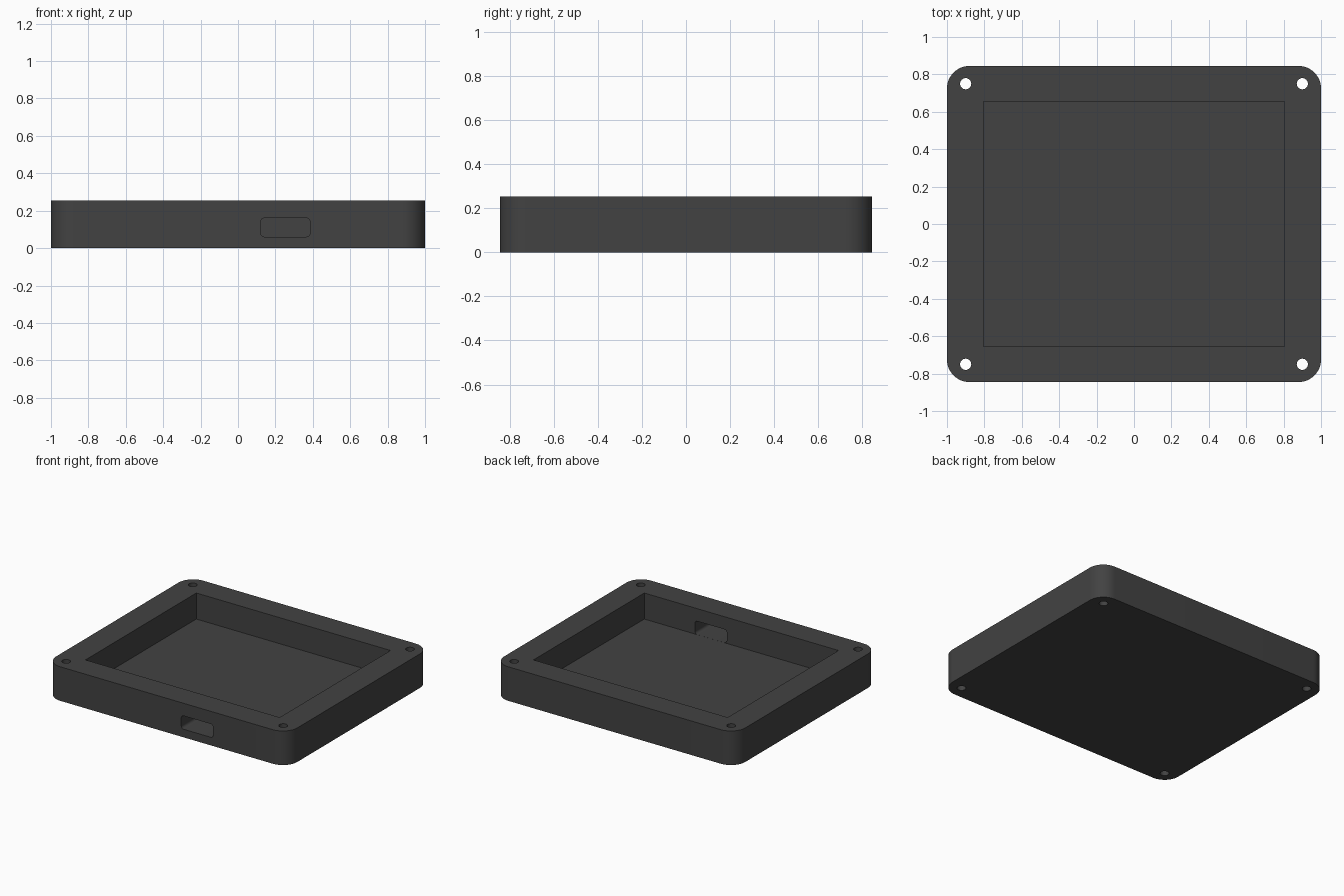
import bpy, bmesh, math

if "Cube" in bpy.data.objects:
    bpy.data.objects.remove(bpy.data.objects["Cube"])

dark = bpy.data.materials.new("charcoal_grey")
dark.diffuse_color = (0.055, 0.055, 0.055, 1)
dark.use_nodes = True
dark.node_tree.nodes["Principled BSDF"].inputs["Base Color"].default_value = dark.diffuse_color


def rounded(w, h, r, cx=0, cy=0, seg=12):
    """Counter-clockwise outline of a rounded rectangle."""
    pts = []
    for i, (sx, sy) in enumerate([(1, 1), (-1, 1), (-1, -1), (1, -1)]):
        for k in range(seg + 1):
            a = math.pi / 2 * (i + k / seg)
            pts.append((cx + sx * (w / 2 - r) + r * math.cos(a),
                        cy + sy * (h / 2 - r) + r * math.sin(a)))
    return pts


def prism(name, outline, a, b, to_point):
    """Extrude an outline from level a to level b."""
    bm = bmesh.new()
    low = [bm.verts.new(to_point(u, v, a)) for u, v in outline]
    high = [bm.verts.new(to_point(u, v, b)) for u, v in outline]
    bm.faces.new(low)
    bm.faces.new(high)
    n = len(outline)
    for i in range(n):
        j = (i + 1) % n
        bm.faces.new((low[i], low[j], high[j], high[i]))
    bmesh.ops.recalc_face_normals(bm, faces=bm.faces)
    mesh = bpy.data.meshes.new(name)
    bm.to_mesh(mesh)
    bm.free()
    mesh.materials.append(dark)
    ob = bpy.data.objects.new(name, mesh)
    bpy.context.collection.objects.link(ob)
    return ob


def upright(u, v, t):
    return (u, v, t)


def front_facing(u, v, t):
    return (u, t, v)


# Tray body with rounded vertical corners
tray = prism("tray_body", rounded(2.0, 1.69, 0.12), 0, 0.255, upright)

# Open rectangular cavity
x, y = 0.805, 0.656
cutters = [prism("cavity_cutter", [(x, y), (-x, y), (-x, -y), (x, -y)],
                 0.06, 0.4, upright)]

# Cable slot through the front wall, level with the cavity floor
cutters.append(prism("slot_cutter", rounded(0.264, 0.1, 0.02, 0.253, 0.1105, 6),
                     -1.0, -0.5, front_facing))

# Screw holes in the four corners
for sx in (-1, 1):
    for sy in (-1, 1):
        ring = [(sx * 0.9 + 0.03 * math.cos(k * math.tau / 32),
                 sy * 0.75 + 0.03 * math.sin(k * math.tau / 32)) for k in range(32)]
        cutters.append(prism("screw_hole_cutter", ring, -0.1, 0.4, upright))

# Cut every opening, then drop the cutters
bpy.context.view_layer.objects.active = tray
tray.select_set(True)
for cutter in cutters:
    cutter.hide_render = True
    mod = tray.modifiers.new("cut", 'BOOLEAN')
    mod.operation = 'DIFFERENCE'
    mod.solver = 'EXACT'
    mod.object = cutter
    bpy.ops.object.modifier_apply(modifier=mod.name)
    bpy.data.objects.remove(cutter)

bpy.ops.object.shade_smooth_by_angle(angle=math.radians(30))
